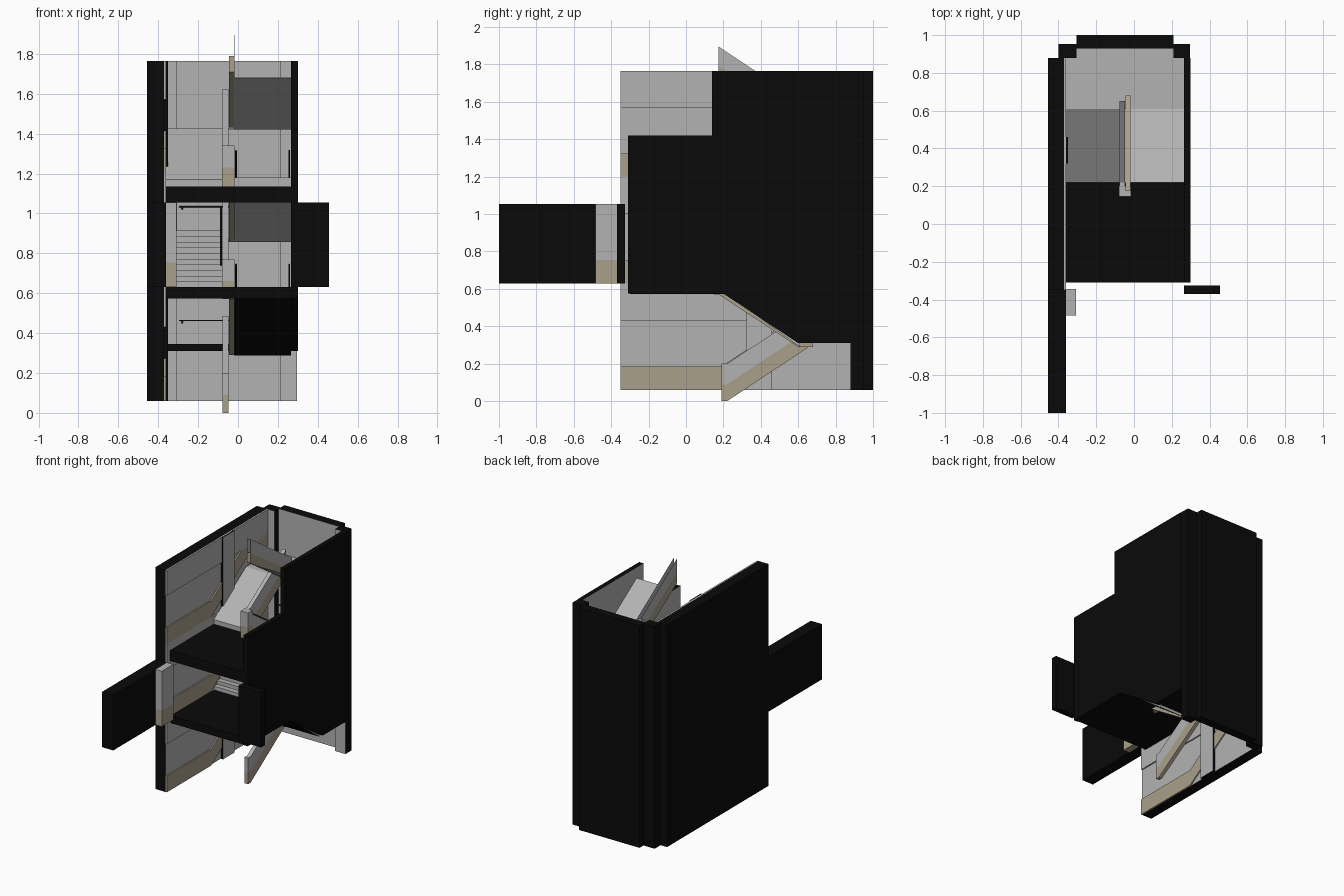
import bpy, bmesh
from mathutils import Vector

if "Cube" in bpy.data.objects:
    bpy.data.objects.remove(bpy.data.objects["Cube"])


def material(name, rgb):
    m = bpy.data.materials.new(name)
    m.diffuse_color = (*rgb, 1)
    m.use_nodes = True
    m.node_tree.nodes["Principled BSDF"].inputs["Base Color"].default_value = m.diffuse_color
    return m


BLACK = material("black_shell", (0.003, 0.003, 0.003))
BEIGE = material("beige_dado", (0.40, 0.35, 0.26))
METAL = material("dark_metal", (0.02, 0.02, 0.02))
GREY = material("plain_grey", (0.45, 0.45, 0.45))


def prism(name, pts, x0, x1, mat=GREY, inner=None, inner_mat=GREY):
    """Extrude a (y, z) outline from x0 to x1; faces looking along `inner` get inner_mat."""
    bm = bmesh.new()
    face = bm.faces.new([bm.verts.new((x0, y, z)) for y, z in pts])
    ext = bmesh.ops.extrude_face_region(bm, geom=[face])
    verts = [g for g in ext["geom"] if isinstance(g, bmesh.types.BMVert)]
    bmesh.ops.translate(bm, verts=verts, vec=(x1 - x0, 0, 0))
    bmesh.ops.recalc_face_normals(bm, faces=bm.faces)
    bm.normal_update()
    if inner:
        for f in bm.faces:
            if f.normal.dot(Vector(inner)) > 0.9:
                f.material_index = 1
    me = bpy.data.meshes.new(name)
    bm.to_mesh(me)
    bm.free()
    me.materials.append(mat)
    me.materials.append(inner_mat)
    ob = bpy.data.objects.new(name, me)
    bpy.context.collection.objects.link(ob)
    return ob


def box(name, x, y, z, mat=GREY, inner=None):
    return prism(name, [(y[0], z[0]), (y[1], z[0]), (y[1], z[1]), (y[0], z[1])],
                 x[0], x[1], mat, inner)


def up(pts, dz):
    return [(y, z + dz) for y, z in pts]


def rail(name, pts):
    cu = bpy.data.curves.new(name, 'CURVE')
    cu.dimensions = '3D'
    cu.bevel_depth = 0.004
    cu.bevel_resolution = 1
    cu.use_fill_caps = True
    sp = cu.splines.new('POLY')
    sp.points.add(len(pts) - 1)
    for p, co in zip(sp.points, pts):
        p.co = (*co, 1)
    cu.materials.append(METAL)
    bpy.context.collection.objects.link(bpy.data.objects.new(name, cu))


def flight(name, x, y0, y1, z0, z1, n=10, under=GREY):
    """Solid stepped flight going from (y0, z0) to (y1, z1) with a sloping soffit."""
    dy, dz = (y1 - y0) / n, (z1 - z0) / n
    pts = []
    for i in range(n):
        pts += [(y0 + i * dy, z0 + i * dz), (y0 + i * dy, z0 + (i + 1) * dz)]
    pts += [(y1, z1), (y1, z1 - 0.057), (y0, z0 - 0.057)]
    return prism(name, pts, x[0], x[1], GREY, (0, -0.56, -0.83), under)


ST = 0.57                      # storey height
XL, XR = -0.36, 0.265          # inner wall faces
LEFT, RIGHT = (XL, -0.075), (-0.02, XR)

# Left wall shell, and panelled lining per storey
box("left_wall", (-0.455, -0.37), (-0.35, 0.88), (0.06, 1.765), BLACK, (1, 0, 0))
for k in range(3):
    f = 0.06 + ST * k
    box(f"left_dado_{k}", (-0.372, XL), (-0.35, 0.19), (f, f + 0.125), BEIGE)
    prism(f"left_sloped_dado_{k}", up([(0.19, 0), (0.61, 0.285), (0.88, 0.285), (0.88, 0.41),
          (0.61, 0.41), (0.19, 0.125)], f), -0.372, XL, BEIGE)
    box(f"left_frieze_{k}", (-0.372, XL), (-0.35, 0.88), (f + 0.37, min(f + ST, 1.765)))
box("left_pilaster", (-0.37, -0.35), (0.32, 0.46), (0.06, 1.765), BLACK, (1, 0, 0))

# Corridor wall, its pilaster and the short return wall on the right
box("corridor_wall", (-0.455, XL), (-1, -0.35), (0.63, 1.055), BLACK)
px, py = (XL, -0.308), (-0.485, -0.345)
box("corridor_pilaster", px, py, (0.755, 1.055))
box("corridor_pilaster_dado", px, py, (0.63, 0.755), BEIGE)
box("return_wall", (XR, 0.455), (-0.37, -0.325), (0.63, 1.055), BLACK)

# Right wall with stepped top and sloping bottom edge
prism("right_wall", [(-0.31, 0.575), (0.2, 0.575), (0.6, 0.31), (0.88, 0.31), (0.88, 1.765),
      (0.14, 1.765), (0.14, 1.42), (-0.31, 1.42)], XR, 0.30, BLACK, (-1, 0, 0))

# Back wall and its two corner piers
box("back_wall", (-0.305, 0.21), (0.93, 1.0), (0.06, 1.765), BLACK, (0, -1, 0))
for nm, x in (("left", (-0.40, -0.305)), ("right", (0.21, 0.297))):
    box(f"{nm}_corner_pier", x, (0.88, 0.952), (0.06, 1.765), BLACK, (0, -1, 0))

# Floor slabs
box("first_floor", (XL, XR + 0.01), (-0.30, 0.22), (0.573, 0.63), BLACK)
box("second_floor", (XL, XR + 0.01), (-0.31, 0.22), (1.055, 1.135), BLACK)

# Half landings
box("lower_landing", (XL, XR), (0.61, 0.93), (0.31, 0.345), BLACK)
box("middle_landing", (XL, XR), (0.61, 0.93), (0.857, 0.915))
box("upper_landing", (XL, XR), (0.61, 0.93), (1.422, 1.426))

# Stepped flights
flight("lower_right_flight", RIGHT, 0.61, 0.22, 0.345, 0.63, under=BLACK)
flight("middle_left_flight", LEFT, 0.22, 0.61, 0.63, 0.915)
flight("middle_right_flight", RIGHT, 0.61, 0.22, 0.915, 1.18)

# Plain sloping soffits of the top storey
prism("upper_left_ramp", [(0.22, 1.135), (0.22, 1.17), (0.61, 1.426), (0.61, 1.422),
      (0.224, 1.166), (0.224, 1.135)], *LEFT)
prism("upper_right_ramp", [(0.61, 1.422), (0.22, 1.678), (0.22, 1.682), (0.61, 1.426)], *RIGHT)

# Parapets between flights: beige skirting below, grey above
for k in range(3):
    y0 = 0.19 if k == 0 else 0.15
    d = ST * k
    prism(f"left_parapet_skirt_{k}", up([(y0, 0), (0.22, 0), (0.65, 0.285), (0.65, 0.375),
          (0.22, 0.09), (y0, 0.09)], d), -0.077, -0.047, BEIGE)
    prism(f"left_parapet_{k}", up([(y0, 0.09), (0.22, 0.09), (0.65, 0.375), (0.65, 0.485),
          (0.22, 0.2), (y0, 0.2)], d), -0.077, -0.047)
    low = [(0.175, 0.57), (0.6, 0.29), (0.68, 0.29), (0.68, 0.32), (0.6, 0.37), (0.175, 0.65)]
    top = [(0.175, 0.65), (0.6, 0.37), (0.68, 0.32), (0.68, 0.42), (0.175, 0.755)]
    prism(f"right_parapet_skirt_{k}", up(low, d), -0.046, -0.018, BEIGE)
    if k < 2:
        prism(f"right_parapet_{k}", up(top, d), -0.046, -0.018)
    else:                      # top one is open: two thin sheets
        for i, x in enumerate((-0.046, -0.020)):
            prism(f"open_parapet_sheet_{i}", up(top, d), x, x + 0.002)

# Newel blocks where the parapets meet each floor
for k, z in ((1, 0.63), (2, 1.135)):
    t = 0.2 + ST * k
    skirt = 0.09 + ST * k
    box(f"newel_{k}", (-0.079, -0.017), (0.145, 0.2), (skirt, t))
    box(f"newel_skirt_{k}", (-0.079, -0.017), (0.145, 0.2), (z, skirt), BEIGE)

# Handrails beside the flights and across the back of each landing
rail("left_flight_handrail", [(-0.085, 0.18, 0.74), (-0.085, 0.62, 1.03)])
for k in range(2):
    d = ST * k
    for i, x in enumerate((-0.010, 0.257)):
        rail(f"right_flight_handrail_{k}_{i}", [(x, 0.61, 0.47 + d), (x, 0.2, 0.745 + d)])
    rail(f"landing_handrail_{k}", [(-0.295, 0.915, 0.463 + d), (0.2, 0.915, 0.463 + d)])
    for i, x in enumerate((-0.28, 0.18)):
        rail(f"landing_bracket_{k}_{i}", [(x, 0.93, 0.452 + d), (x, 0.915, 0.463 + d)])
